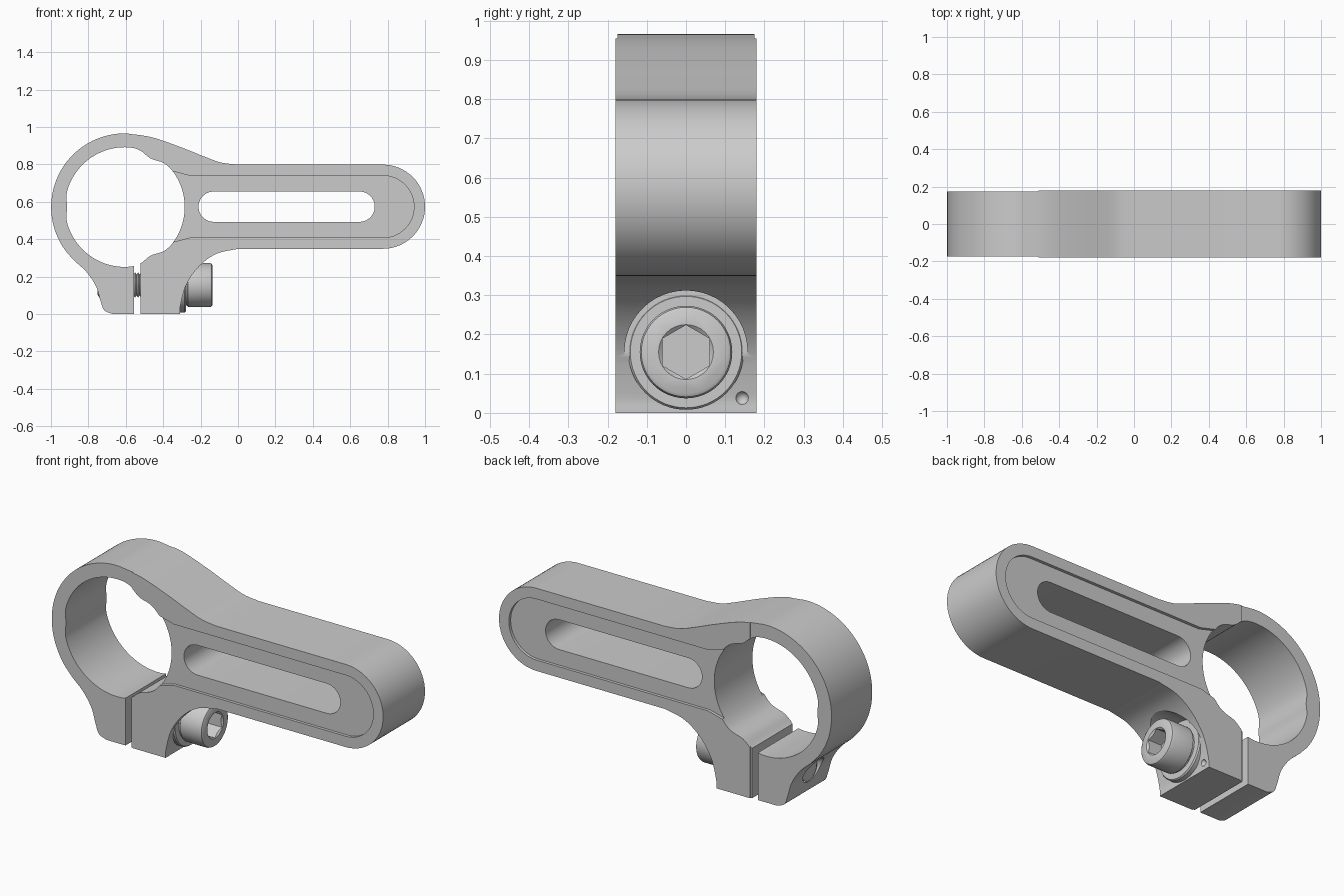
import bpy, bmesh, math
from mathutils import Vector, Matrix

cube = bpy.data.objects.get("Cube")
if cube:
    bpy.data.objects.remove(cube, do_unlink=True)

grey = bpy.data.materials.new("plain grey")
grey.use_nodes = True
GREY = (0.6, 0.6, 0.6, 1)
grey.diffuse_color = GREY
grey.node_tree.nodes["Principled BSDF"].inputs["Base Color"].default_value = GREY


def finish(name, bm):
    bmesh.ops.recalc_face_normals(bm, faces=bm.faces)
    mesh = bpy.data.meshes.new(name)
    bm.to_mesh(mesh)
    bm.free()
    mesh.materials.append(grey)
    obj = bpy.data.objects.new(name, mesh)
    bpy.context.collection.objects.link(obj)
    return obj


def prism(name, outline, y0, y1):
    """Extrude an x-z outline along y."""
    bm = bmesh.new()
    face = bm.faces.new([bm.verts.new((x, y0, z)) for x, z in outline])
    new = bmesh.ops.extrude_face_region(bm, geom=[face])["geom"]
    bmesh.ops.translate(bm, vec=(0, y1 - y0, 0),
                        verts=[v for v in new if isinstance(v, bmesh.types.BMVert)])
    return finish(name, bm)


def lathe(name, profile, steps=48, turn=0.0):
    """Spin (x, radius) points about the screw axis; both ends are capped."""
    bm = bmesh.new()
    rings = []
    for x, r in profile:
        angles = [turn + math.tau * i / steps for i in range(steps)]
        rings.append([bm.verts.new((x, r * math.cos(a), SCREW_Z + r * math.sin(a))) for a in angles])
    for a, b in zip(rings, rings[1:]):
        for i in range(steps):
            j = (i + 1) % steps
            bm.faces.new((a[i], a[j], b[j], b[i]))
    bm.faces.new(rings[0])
    bm.faces.new(rings[-1])
    return finish(name, bm)


def arc(cx, cz, r, start, end, steps=32):
    angles = [math.radians(start + (end - start) * i / steps) for i in range(steps + 1)]
    return [(cx + r * math.cos(a), cz + r * math.sin(a)) for a in angles]


def spline(points, steps=6):
    """Smooth curve through the points."""
    p = [Vector(q) for q in points]
    p = [2 * p[0] - p[1]] + p + [2 * p[-1] - p[-2]]
    out = []
    for a, b, c, d in zip(p, p[1:], p[2:], p[3:]):
        for i in range(steps):
            t = i / steps
            q = 0.5 * (2 * b + (c - a) * t + (2 * a - 5 * b + 4 * c - d) * t * t
                       + (3 * b - a - 3 * c + d) * t ** 3)
            out.append(tuple(q))
    return out + [tuple(points[-1])]


def cut(target, cutter):
    mod = target.modifiers.new("cut", "BOOLEAN")
    mod.operation, mod.solver, mod.object = "DIFFERENCE", "EXACT", cutter
    bpy.context.view_layer.objects.active = target
    bpy.ops.object.modifier_apply(modifier=mod.name)
    bpy.data.objects.remove(cutter, do_unlink=True)


def smooth(obj):
    bpy.ops.object.select_all(action="DESELECT")
    obj.select_set(True)
    bpy.context.view_layer.objects.active = obj
    bpy.ops.object.shade_smooth_by_angle(angle=math.radians(30))


def box(x0, x1, z0, z1):
    return [(x0, z0), (x1, z0), (x1, z1), (x0, z1)]


HALF = 0.18
RING = (-0.605, 0.572)
ARM_Z, ARM_END = 0.574, 0.775
SCREW_Z = 0.155

# Clamp body: ring, left jaw, right jaw, arm, shoulder
outline = arc(*RING, 0.394, 92, 218, 48)
outline += spline([(-0.875, 0.285), (-0.81, 0.225), (-0.76, 0.15), (-0.735, 0.07),
                   (-0.715, 0.02), (-0.67, 0)])
outline += spline([(-0.31, 0), (-0.307, 0.05), (-0.275, 0.16), (-0.206, 0.257),
                   (-0.115, 0.322), (0, 0.349)])
outline += arc(ARM_END, ARM_Z, 0.225, -90, 90)
outline += spline([(0, 0.799), (-0.09, 0.81), (-0.18, 0.842), (-0.313, 0.895),
                   (-0.46, 0.945), (-0.59, 0.965)])
body = prism("clamp_body", outline, -HALF, HALF)

# Tube hole with three shallow gripping pads
hole = []
for i in range(120):
    deg = i * 3
    r = 0.32
    for centre, depth, width in ((62, 0.026, 11), (298, 0.026, 11), (180, 0.012, 8)):
        r -= depth * math.exp(-((deg - centre) / width) ** 2)
    a = math.radians(deg)
    hole.append((RING[0] + r * math.cos(a), RING[1] + r * math.sin(a)))
cut(body, prism("hole_cutter", hole, -0.4, 0.4))

# Clamp slit and long arm slot
cut(body, prism("slit_cutter", box(-0.555, -0.52, -0.1, 0.4), -0.4, 0.4))
slot = arc(0.65, ARM_Z, 0.081, -90, 90, 20) + arc(-0.13, ARM_Z, 0.081, 90, 270, 20)
cut(body, prism("slot_cutter", slot, -0.4, 0.4))

# Ring side step and shallow arm pocket on both sides
pocket = [(-0.4, 0.777), (-0.26, 0.74)]
pocket += arc(ARM_END, ARM_Z, 0.166, 90, -90) + [(-0.26, 0.408), (-0.4, 0.371)]
for side in (-1, 1):
    cut(body, prism("step_cutter", box(-1.2, -0.51, -0.1, 1.2), side * 0.175, side * 0.4))
    cut(body, prism("pocket_cutter", pocket, side * 0.164, side * 0.4))

# Counterbore around the screw head, and threaded hole in the left jaw
cut(body, lathe("counterbore_cutter", [(-0.281, 0.157), (0.05, 0.157)]))
cut(body, lathe("thread_hole_cutter", [(-0.95, 0.073), (-0.69, 0.073)], 32))

# Small dimple in the jaw
bm = bmesh.new()
bmesh.ops.create_uvsphere(bm, u_segments=16, v_segments=8, radius=0.018,
                          matrix=Matrix.Translation((-0.302, 0.143, 0.037)))
cut(body, finish("dimple_cutter", bm))
smooth(body)

# Washer seat
washer = lathe("washer", [(-0.4, 0.147), (-0.286, 0.147), (-0.279, 0.142)], 64)
smooth(washer)

# Threaded shaft
PITCH = 0.016
thread = [(-0.752, 0.048)]
for i in range(20):
    x = -0.742 + i * PITCH
    thread += [(x, 0.067), (x + PITCH / 2, 0.056)]
thread.append((-0.3, 0.06))
smooth(lathe("screw_shaft", thread, 32))

# Cap head with hexagonal socket
head = lathe("screw_head", [(-0.3, 0.11), (-0.272, 0.11), (-0.266, 0.118), (-0.15, 0.118),
                            (-0.141, 0.114), (-0.136, 0.105)], 48)
cut(head, lathe("socket_cutter", [(-0.22, 0.069), (-0.1, 0.069)], 6, math.pi / 2))
cut(head, lathe("socket_rim_cutter", [(-0.146, 0.058), (-0.126, 0.082)], 32))
smooth(head)
